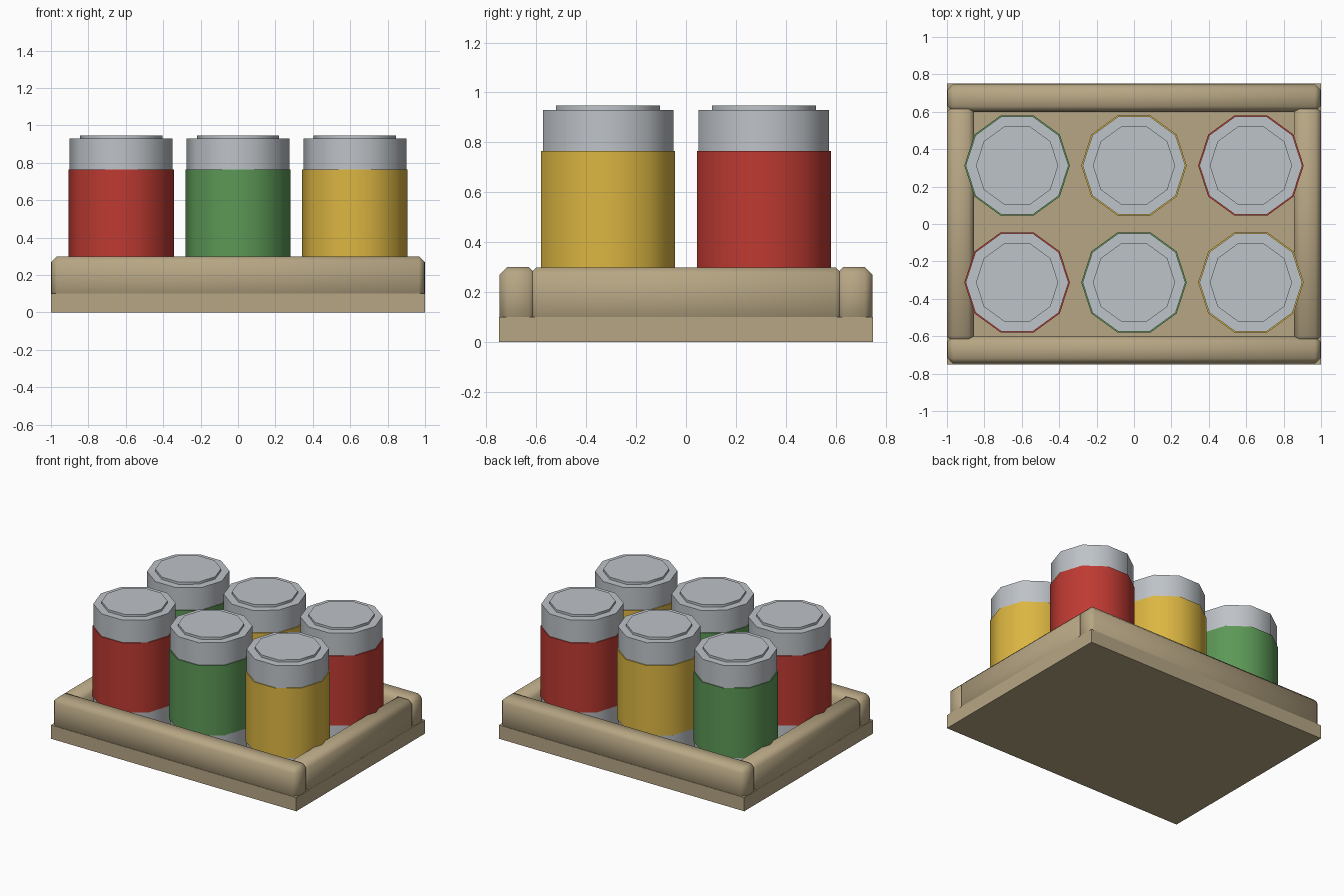
import bpy, math

if "Cube" in bpy.data.objects:
    bpy.data.objects.remove(bpy.data.objects["Cube"], do_unlink=True)


def material(name, *rgb):
    linear = [((c / 255 + 0.055) / 1.055) ** 2.4 for c in rgb] + [1]
    m = bpy.data.materials.new(name)
    m.use_nodes = True
    m.diffuse_color = linear
    m.node_tree.nodes["Principled BSDF"].inputs["Base Color"].default_value = linear
    return m


wood = material("tan wood", 183, 166, 132)
metal = material("light grey metal", 190, 195, 200)
red = material("red label", 190, 58, 50)
green = material("green label", 92, 152, 86)
yellow = material("yellow label", 220, 182, 66)


def finish(name, mat, angle):
    ob = bpy.context.object
    ob.name = name
    ob.data.materials.append(mat)
    bpy.ops.object.shade_smooth_by_angle(angle=math.radians(angle))
    return ob


def box(name, low, high, bevel=0):
    centre = [(a + b) / 2 for a, b in zip(low, high)]
    bpy.ops.mesh.primitive_cube_add(size=1, location=centre)
    ob = bpy.context.object
    ob.scale = [b - a for a, b in zip(low, high)]
    bpy.ops.object.transform_apply(location=False, rotation=False, scale=True)
    if bevel:
        mod = ob.modifiers.new("bevel", "BEVEL")
        mod.width = bevel
        mod.segments = 1
        bpy.ops.object.modifier_apply(modifier="bevel")
    return finish(name, wood, 60 if bevel else 30)


def drum(name, x, y, radius, bottom, top, mat):
    # ten-sided drum with corners on the x axis
    bpy.ops.mesh.primitive_cylinder_add(
        vertices=10, radius=radius, depth=top - bottom,
        location=(x, y, (bottom + top) / 2), rotation=(0, 0, math.radians(18)))
    return finish(name, mat, 40)


# Tray: base slab and four chamfered rails
box("tray_base", (-1, -0.75, 0), (1, 0.75, 0.1))
box("front_rail", (-0.997, -0.747, 0.065), (0.997, -0.6, 0.3), 0.03)
box("back_rail", (-0.997, 0.6, 0.065), (0.997, 0.747, 0.3), 0.03)
box("right_rail", (-0.999, -0.63, 0.065), (-0.855, 0.63, 0.299), 0.03)
box("left_rail", (0.855, -0.63, 0.065), (0.999, 0.63, 0.299), 0.03)

# Two rows of three cans, each with a label sleeve and a raised lid
rows = {"front": (-0.3125, (red, green, yellow)),
        "back": (0.3125, (green, yellow, red))}
for row, (y, labels) in rows.items():
    for side, x, label in zip(("right", "middle", "left"), (-0.625, 0, 0.625), labels):
        name = f"{row}_{side}_can"
        drum(name + "_body", x, y, 0.275, 0.1, 0.93, metal)
        drum(name + "_label", x, y, 0.282, 0.25, 0.765, label)
        drum(name + "_lid", x, y, 0.22, 0.92, 0.947, metal)
